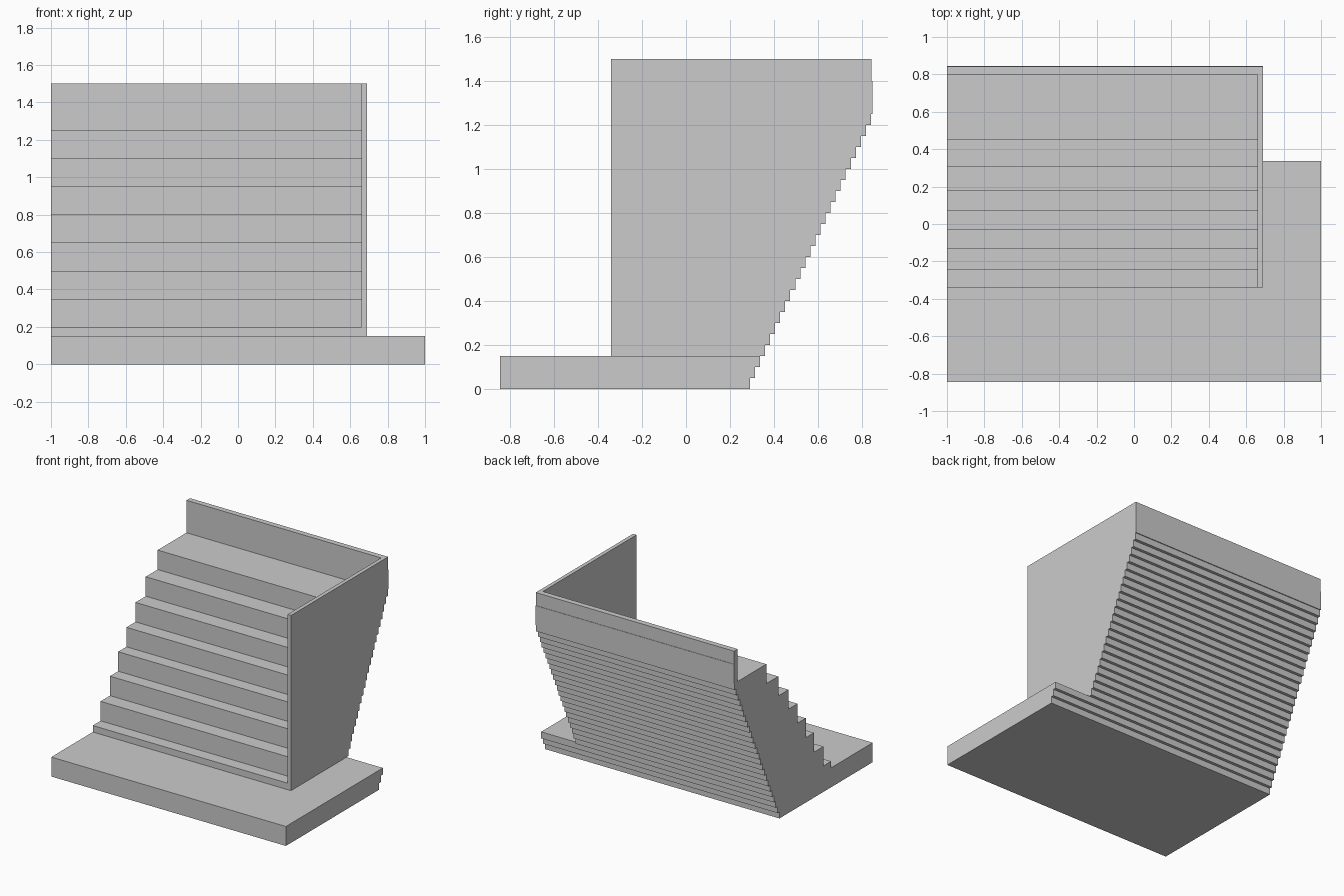
import bpy, bmesh

if "Cube" in bpy.data.objects:
    bpy.data.objects.remove(bpy.data.objects["Cube"])

LAYER = 0.05          # height of one layer of the overhanging back
X0, X1 = -1.0, 1.0    # full width of the base
WALL_IN, WALL_OUT = 0.66, 0.69
FRONT, STAIR_FRONT = -0.845, -0.34
BASE_TOP, TOP = 0.15, 1.5


def back_y(i):
    """Back edge of layer i: a corbelled slope, then an almost upright parapet."""
    if i < 25:
        return 0.29 + i * 0.0229
    return 0.846 if i < 28 else 0.843


def back_profile(first, last):
    """Stepped back outline, bottom to top, for layers first..last-1."""
    pts = []
    for i in range(first, last):
        pts += [(back_y(i), i * LAYER), (back_y(i), (i + 1) * LAYER)]
    # drop points repeated on the straight parapet
    return [p for k, p in enumerate(pts) if k == 0 or p != pts[k - 1]]


def extrude_x(name, profile, xa, xb):
    """Solid made from a (y, z) outline extruded along x."""
    bm = bmesh.new()
    face = bm.faces.new([bm.verts.new((xa, y, z)) for y, z in profile])
    ext = bmesh.ops.extrude_face_region(bm, geom=[face], use_keep_orig=True)
    moved = [g for g in ext["geom"] if isinstance(g, bmesh.types.BMVert)]
    bmesh.ops.translate(bm, verts=moved, vec=(xb - xa, 0, 0))
    bmesh.ops.recalc_face_normals(bm, faces=bm.faces)
    mesh = bpy.data.meshes.new(name)
    bm.to_mesh(mesh)
    bm.free()
    obj = bpy.data.objects.new(name, mesh)
    bpy.context.collection.objects.link(obj)
    return obj


# Base slab with a stepped back edge
extrude_x("base", back_profile(0, 3) + [(FRONT, BASE_TOP), (FRONT, 0)], X0, X1)

# Stairs with back parapet: risers listed front to back, ending at the parapet
risers = [STAIR_FRONT, -0.245, -0.13, -0.03, 0.07, 0.18, 0.305, 0.45]
treads = [0.2 + 0.15 * k for k in range(len(risers))]
steps, z = [], BASE_TOP
for y, tread in zip(risers, treads):
    steps += [(y, z), (y, tread)]
    z = tread
steps += [(0.80, z), (0.80, TOP)]
extrude_x("stairs", back_profile(3, 30) + steps[::-1], X0, WALL_IN)

# Side wall on the right of the stairs
extrude_x("side_wall", back_profile(3, 30) + [(STAIR_FRONT, TOP), (STAIR_FRONT, BASE_TOP)],
          WALL_IN, WALL_OUT)
